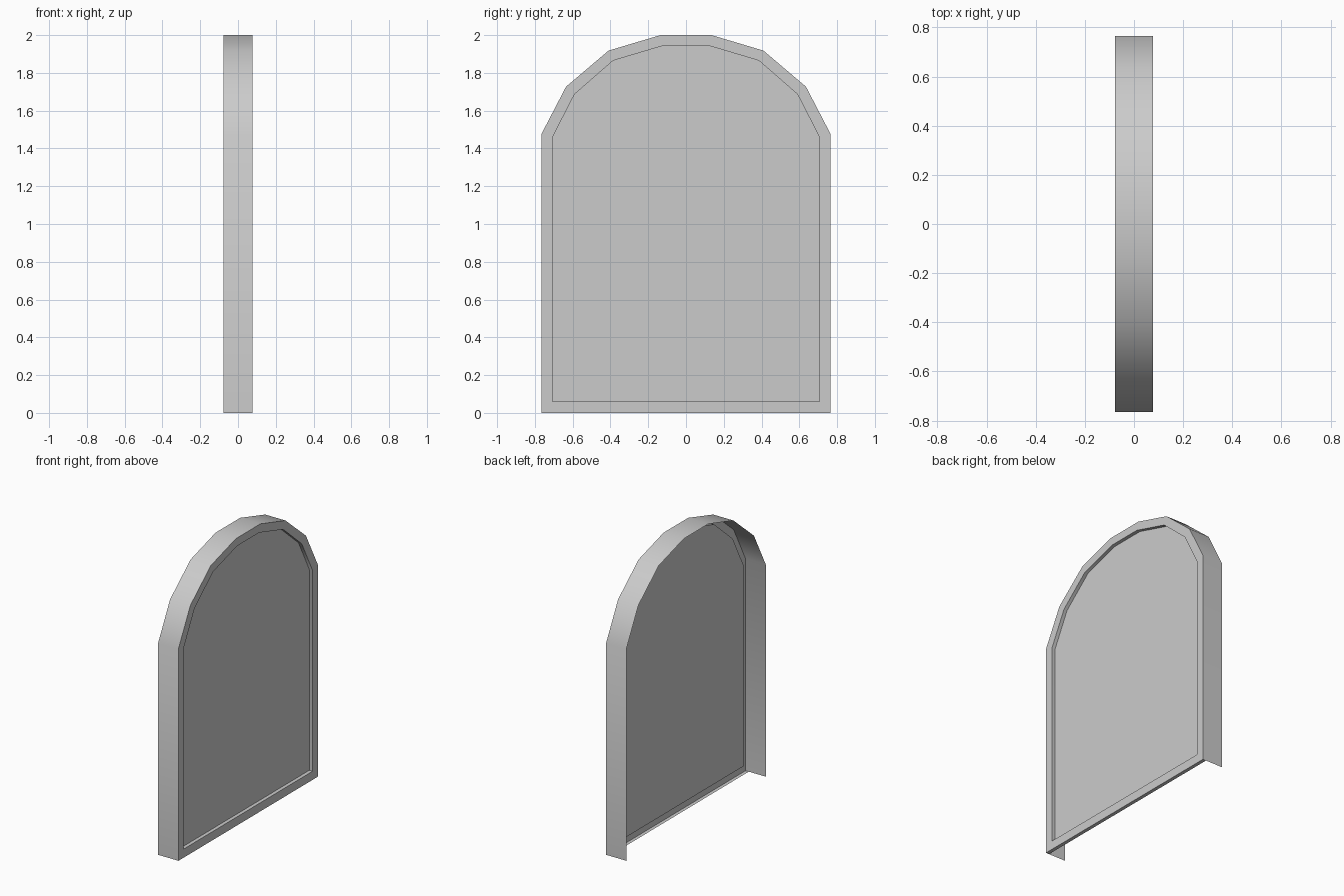
import bpy, bmesh
from math import radians

if "Cube" in bpy.data.objects:
    bpy.data.objects.remove(bpy.data.objects["Cube"])

HALF = 0.078      # half of the wall depth along x
RECESS = 0.025    # how far the panel sits behind the rim

def arch(half, base):
    """Arch outline in (y, z), mirrored; runs from one foot over the top to the other."""
    right = [(half[0][0], base)] + half
    return right + [(-y, z) for y, z in reversed(right)]

outer = arch([(0.766, 1.475), (0.635, 1.727), (0.41, 1.918), (0.135, 2.0)], 0.0)
inner = arch([(0.708, 1.457), (0.59, 1.687), (0.386, 1.865), (0.121, 1.944)], 0.06)

bm = bmesh.new()

def ring(profile, x):
    return [bm.verts.new((x, y, z)) for y, z in profile]

def bridge(a, b, count):
    n = len(a)
    for i in range(count):
        j = (i + 1) % n
        bm.faces.new((a[i], a[j], b[j], b[i]))

n = len(outer)
back = ring(outer, -HALF)
front = ring(outer, HALF)
lip = ring(inner, HALF)
panel = ring(inner, HALF - RECESS)

# Side and arch wall, open at the back and underneath
bridge(back, front, n - 1)
# Front rim and the step down to the panel
bridge(front, lip, n)
bridge(lip, panel, n)
# Recessed panel
bm.faces.new(panel)
# Narrow sill under the rim
sill = [bm.verts.new((HALF - RECESS, v.co.y, 0)) for v in (front[-1], front[0])]
bm.faces.new((front[-1], front[0], sill[1], sill[0]))

bmesh.ops.recalc_face_normals(bm, faces=bm.faces)
# Make the panel face +x
if max(bm.faces, key=lambda f: f.calc_area()).normal.x < 0:
    bmesh.ops.reverse_faces(bm, faces=bm.faces)

mesh = bpy.data.meshes.new("arched_panel")
bm.to_mesh(mesh)
bm.free()
obj = bpy.data.objects.new("arched_panel", mesh)
bpy.context.collection.objects.link(obj)

# Smooth the arch, keep the corners sharp
bpy.context.view_layer.objects.active = obj
obj.select_set(True)
bpy.ops.object.shade_smooth_by_angle(angle=radians(35))
